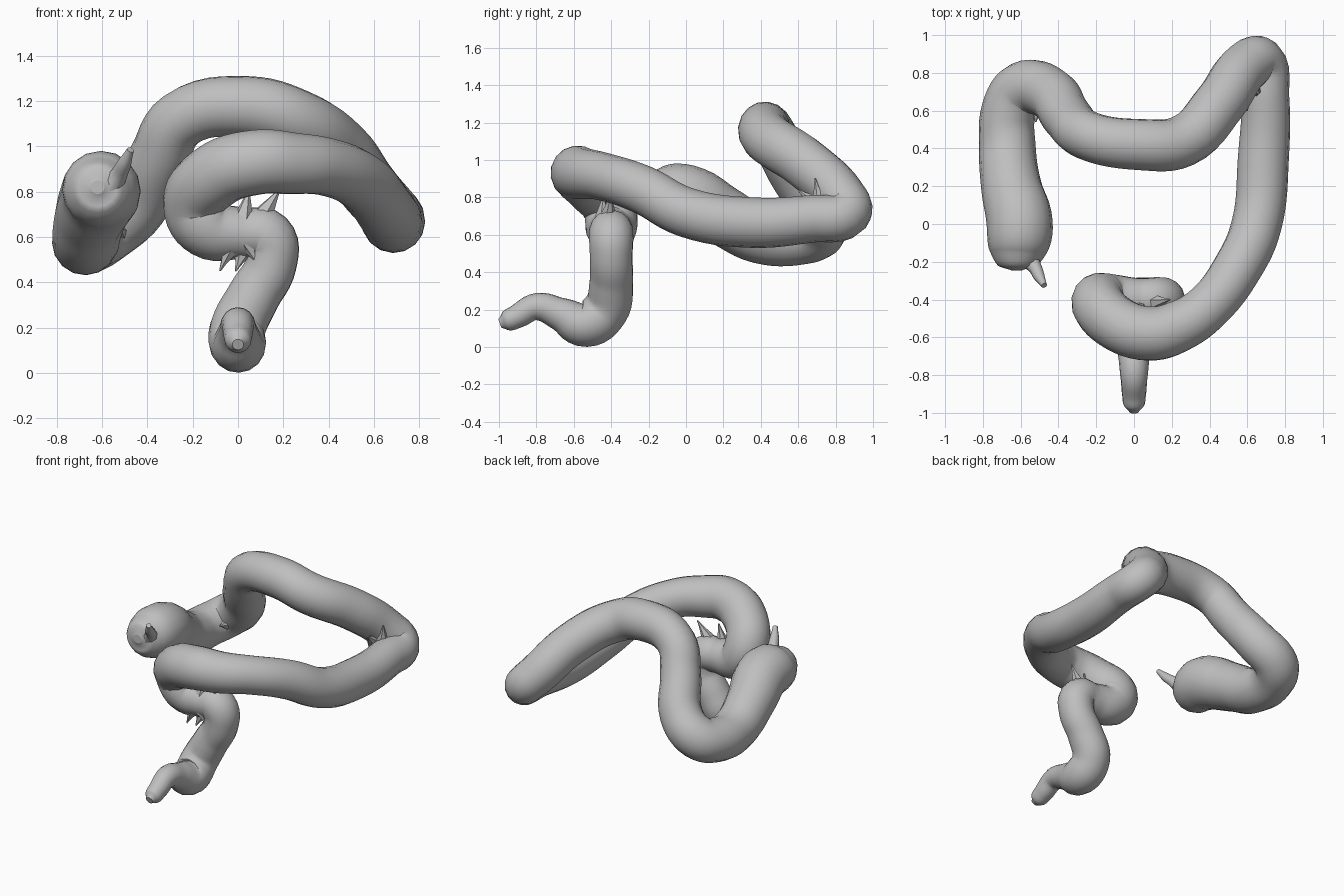
import bpy
from mathutils import Vector

cube = bpy.data.objects.get("Cube")
if cube:
    bpy.data.objects.remove(cube, do_unlink=True)

grey = bpy.data.materials.new("plain grey")
grey.use_nodes = True
colour = (0.52, 0.52, 0.52, 1)
grey.diffuse_color = colour
grey.node_tree.nodes["Principled BSDF"].inputs["Base Color"].default_value = colour


def finish(obj):
    """Turn a curve into a smooth, single-colour mesh."""
    bpy.ops.object.select_all(action="DESELECT")
    obj.select_set(True)
    bpy.context.view_layer.objects.active = obj
    bpy.ops.object.convert(target="MESH")
    obj = bpy.context.object
    obj.data.materials.clear()
    obj.data.materials.append(grey)
    bpy.ops.object.shade_smooth_by_angle(angle=0.9)


def tube(name, points, steps=6, sides=6):
    """Sweep a round section along (x, y, z, radius) points."""
    curve = bpy.data.curves.new(name, "CURVE")
    curve.dimensions = "3D"
    curve.bevel_depth = 1
    curve.bevel_resolution = sides
    curve.resolution_u = steps
    curve.use_fill_caps = True
    spline = curve.splines.new("BEZIER")
    spline.radius_interpolation = "CARDINAL"
    spline.bezier_points.add(len(points) - 1)
    for knot, (x, y, z, r) in zip(spline.bezier_points, points):
        knot.co = (x, y, z)
        knot.radius = r
        knot.handle_left_type = knot.handle_right_type = "AUTO"
    obj = bpy.data.objects.new(name, curve)
    bpy.context.collection.objects.link(obj)
    finish(obj)


# Wide pouch, side limb and back bend
pouch = [(-.62, -.245, .82, .03), (-.62, -.225, .82, .1), (-.615, -.14, .81, .155),
         (-.605, 0, .8, .175), (-.65, .2, .7, .16), (-.67, .4, .595, .15),
         (-.66, .61, .585, .145), (-.59, .715, .625, .145)]
# High arch running across to the far bend
arch = [(-.45, .695, .74, .14), (-.35, .56, .95, .132), (-.25, .47, 1.12, .13),
        (.04, .42, 1.175, .136), (.26, .44, 1.115, .138), (.455, .64, .98, .138),
        (.59, .83, .8, .134), (.67, .86, .715, .128)]
# Far limb coming forward
limb = [(.695, .67, .685, .127), (.685, .35, .665, .135), (.65, 0, .72, .133),
        (.55, -.23, .84, .13), (.39, -.44, .91, .128), (.24, -.54, .925, .137)]
# Front loop that doubles back under itself
loop = [(.08, -.58, .93, .145), (-.1, -.52, .87, .145), (-.19, -.41, .74, .142),
        (-.13, -.4, .64, .138), (.02, -.4, .615, .115)]
# Drop to the narrow outlet
outlet = [(.13, -.4, .6, .12), (.145, -.4, .48, .115), (.07, -.4, .34, .118),
          (0, -.43, .2, .124), (0, -.54, .122, .122), (0, -.67, .175, .09),
          (0, -.8, .215, .073), (0, -.9, .165, .064), (0, -.96, .138, .054),
          (0, -.995, .125, .025)]
tube("bowel_tube", pouch + arch + limb + loop + outlet)

# Small worm-like tail on the pouch
tube("appendix", [(-.58, -.17, .8, .06), (-.53, -.22, .87, .04),
                  (-.5, -.28, .93, .03), (-.475, -.325, .985, .016)], 4, 2)

# Pinched folds on the inside of the tight bends
folds = [((.63, .72, .75), (.66, .69, .9)), ((.58, .7, .76), (.6, .6, .84)),
         ((.1, -.42, .68), (.19, -.4, .82)), ((.02, -.45, .66), (.05, -.44, .82)),
         ((.03, -.42, .56), (-.01, -.46, .45)), ((-.02, -.45, .58), (-.08, -.46, .45)),
         ((.04, -.46, .58), (.08, -.48, .49)), ((-.52, .64, .62), (-.52, .54, .64))]
for i, (base, tip) in enumerate(folds):
    middle = (Vector(base) + Vector(tip)) / 2
    tube(f"fold_{i + 1}", [(*base, .05), (*middle, .026), (*tip, .004)], 2, 1)
